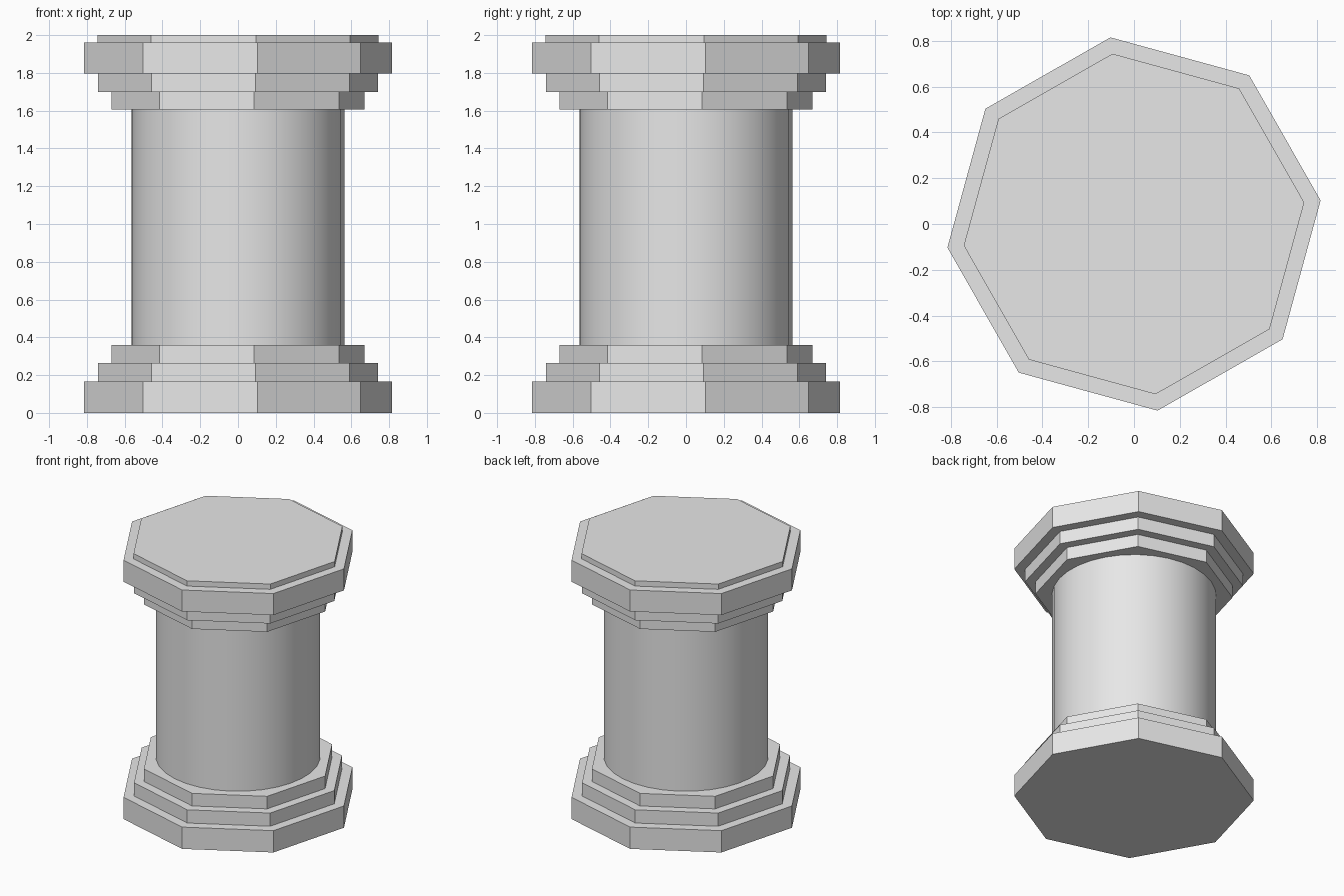
import bpy
import math

cube = bpy.data.objects.get("Cube")
if cube:
    bpy.data.objects.remove(cube, do_unlink=True)

# Single stone colour
stone = bpy.data.materials.new("pale_grey_stone")
stone.use_nodes = True
colour = (0.8, 0.8, 0.8, 1)
stone.diffuse_color = colour
stone.node_tree.nodes["Principled BSDF"].inputs["Base Color"].default_value = colour

TWIST = math.radians(7.2)


def drum(name, sides, radius, bottom, top):
    """Upright prism between two heights."""
    bpy.ops.mesh.primitive_cylinder_add(
        vertices=sides, radius=radius, depth=top - bottom,
        location=(0, 0, (bottom + top) / 2))
    obj = bpy.context.object
    obj.name = name
    # Rotate so the first corner lies just past +x
    obj.rotation_euler.z = TWIST
    obj.data.materials.append(stone)
    return obj


# Octagonal stepped base and capital
tiers = [
    ("base_plinth", 0.822, 0, 0.165),
    ("base_middle_step", 0.747, 0.165, 0.265),
    ("base_upper_step", 0.676, 0.265, 0.36),
    ("capital_lower_step", 0.676, 1.605, 1.7),
    ("capital_middle_step", 0.747, 1.7, 1.797),
    ("capital_slab", 0.822, 1.797, 1.96),
    ("capital_top_plate", 0.75, 1.96, 2.0),
]
for name, radius, bottom, top in tiers:
    drum(name, 8, radius, bottom, top)

# Smooth round shaft
drum("shaft", 32, 0.564, 0.36, 1.605)
bpy.ops.object.shade_smooth_by_angle(angle=math.radians(30))
